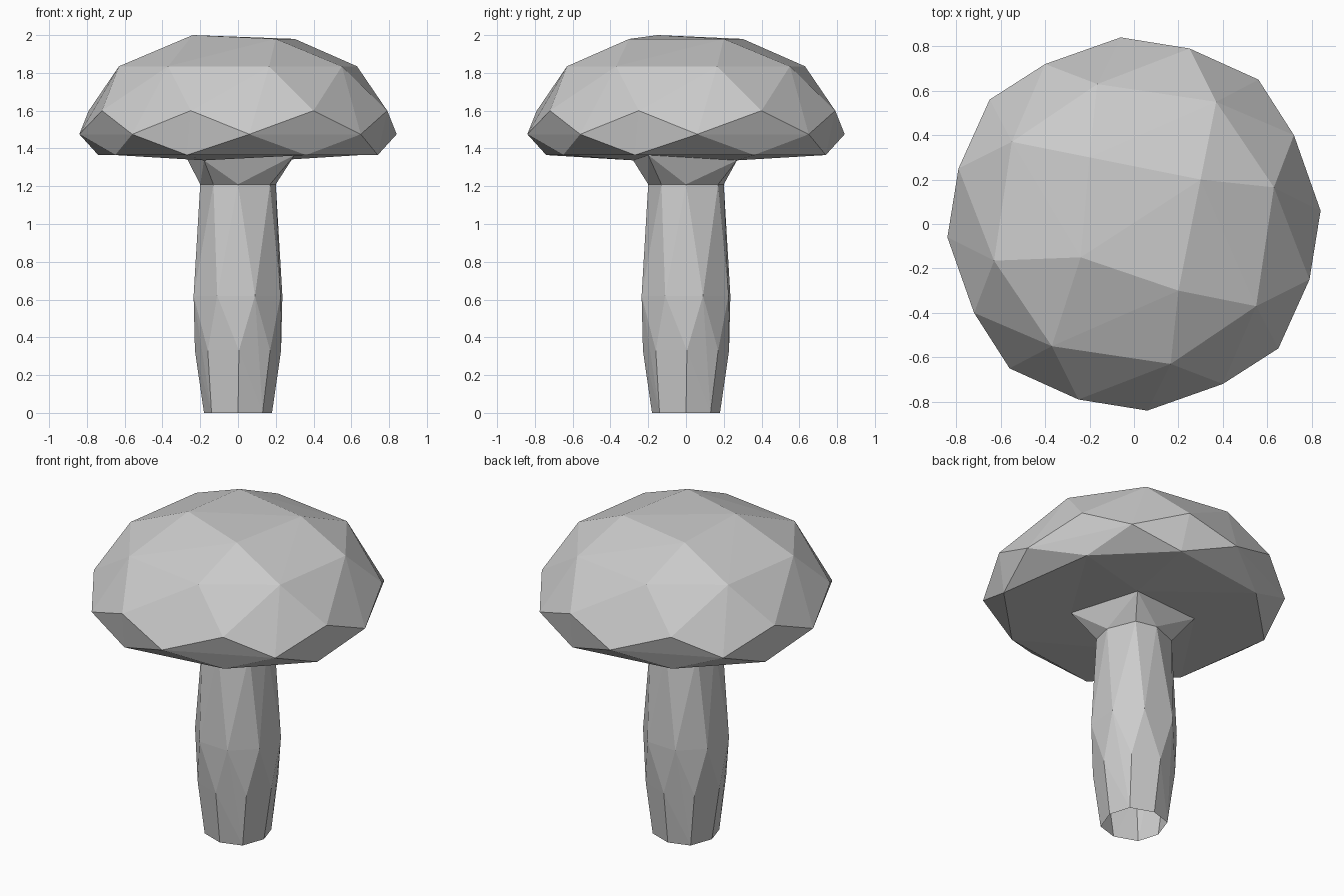
import bpy
import bmesh

cube = bpy.data.objects.get("Cube")
if cube:
    bpy.data.objects.remove(cube, do_unlink=True)

grey = bpy.data.materials.new("plain grey")
grey.use_nodes = True
GREY = (0.6, 0.6, 0.6, 1)
grey.diffuse_color = GREY
grey.node_tree.nodes["Principled BSDF"].inputs["Base Color"].default_value = GREY


def ring(z, *points):
    """Repeat the points by quarter turns, counter-clockwise."""
    out = []
    for _ in range(4):
        out += [(x, y, z) for x, y in points]
        points = [(-y, x) for x, y in points]
    return out


def hull(bm, rings):
    verts = [bm.verts.new(p) for r in rings for p in r]
    bmesh.ops.convex_hull(bm, input=verts)


def remove_level(bm, z):
    """Delete the flat faces lying at height z."""
    faces = [f for f in bm.faces if all(abs(v.co.z - z) < 0.002 for v in f.verts)]
    bmesh.ops.delete(bm, geom=faces, context="FACES")


def bridge(bm, four, eight, up):
    """Join a four-cornered ring to an eight-cornered ring with triangles."""
    a = [bm.verts.new(p) for p in four]
    b = [bm.verts.new(p) for p in eight]
    for k in range(4):
        v, w = a[k], a[(k + 1) % 4]
        prev, mid, nxt = b[2 * k - 1], b[2 * k], b[2 * k + 1]
        for tri in ((v, prev, mid), (v, mid, nxt), (v, nxt, w)):
            bm.faces.new(tri if up else tri[::-1])


def finish(bm, name):
    bmesh.ops.remove_doubles(bm, verts=bm.verts[:], dist=0.0005)
    bmesh.ops.recalc_face_normals(bm, faces=bm.faces[:])
    mesh = bpy.data.meshes.new(name)
    bm.to_mesh(mesh)
    bm.free()
    mesh.materials.append(grey)
    obj = bpy.data.objects.new(name, mesh)
    bpy.context.collection.objects.link(obj)


# Collar where the stem flares out to meet the cap
collar = [(-0.18, -0.28, 1.337), (0.30, -0.20, 1.365),
          (0.20, 0.27, 1.337), (-0.28, 0.20, 1.365)]

# Cap: faceted dome with a nearly flat underside
rim = ring(1.365, (-0.27, -0.74), (0.36, -0.65))
crown = ring(1.98, (0.20, -0.30))
crown[3] = (-0.24, -0.15, 2.0)
bm = bmesh.new()
hull(bm, [rim,
          ring(1.475, (0.06, -0.84), (0.65, -0.56)),
          ring(1.60, (-0.25, -0.79), (0.40, -0.72)),
          ring(1.835, (-0.37, -0.55), (0.165, -0.63)),
          crown])
remove_level(bm, 1.365)
bridge(bm, collar, rim, True)
finish(bm, "cap")

# Stem: eight-sided bulging tube, open at the foot, flaring at the top
neck = ring(1.21, (-0.13, -0.17), (0, -0.20))
bm = bmesh.new()
hull(bm, [neck,
          ring(0.62, (-0.11, -0.225), (0.09, -0.235)),
          ring(0.33, (0.005, -0.228), (0.17, -0.16)),
          ring(0, (0, -0.18), (0.13, -0.14))])
remove_level(bm, 0)
remove_level(bm, 1.21)
bridge(bm, collar, neck, False)
finish(bm, "stem")
